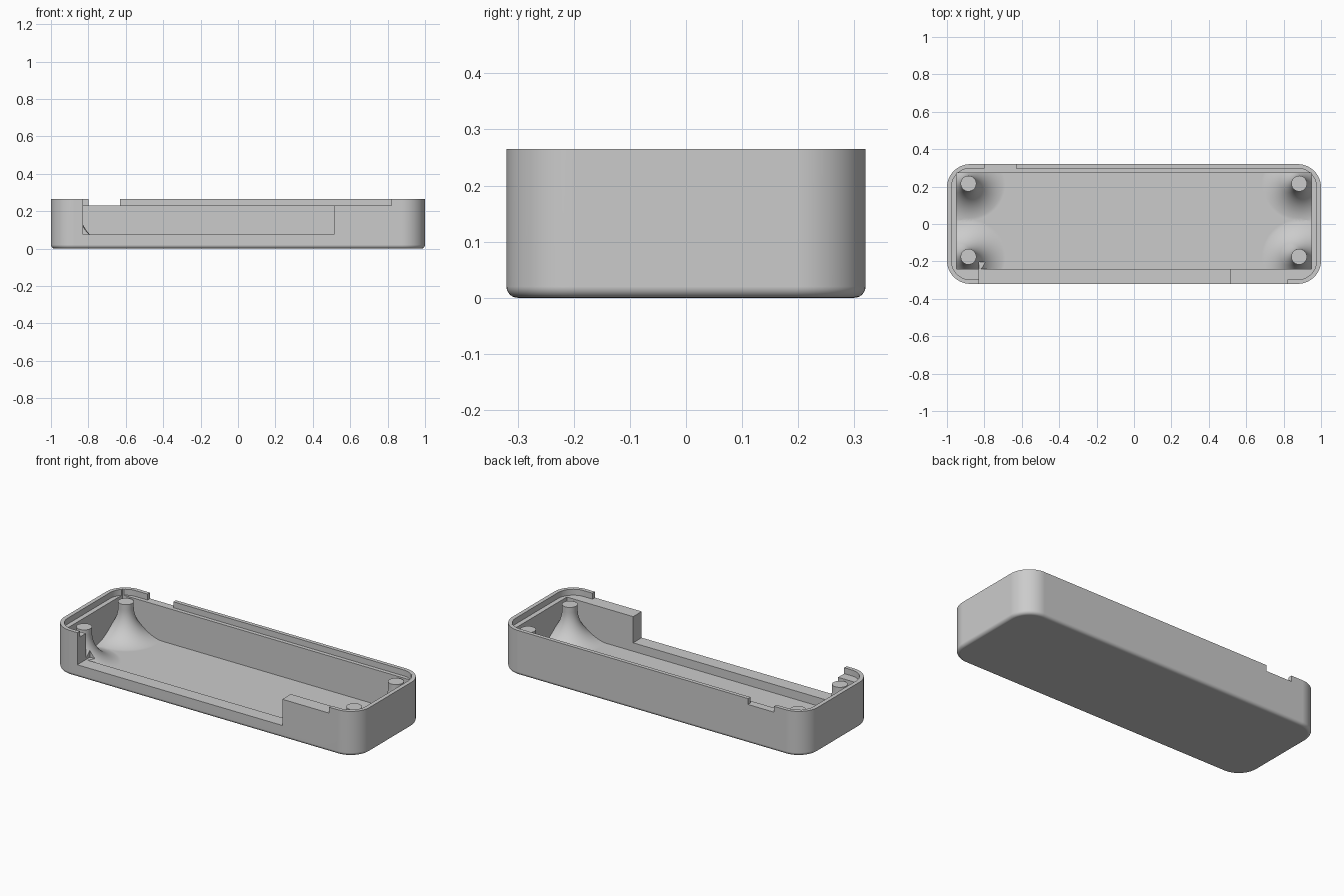
import bpy
import bmesh
from math import cos, sin, pi
from mathutils import Vector

old = bpy.data.objects.get("Cube")
if old:
    bpy.data.objects.remove(old, do_unlink=True)

HEIGHT, LEDGE, FLOOR = 0.265, 0.23, 0.025
ABOVE = 0.4          # cutters reach past the rim
POST_R, FLARE_R = 0.042, 0.175

grey = bpy.data.materials.new("plain grey")
grey.use_nodes = True
grey.diffuse_color = (0.6, 0.6, 0.6, 1)
grey.node_tree.nodes["Principled BSDF"].inputs["Base Color"].default_value = grey.diffuse_color


def make_object(name, bm):
    bmesh.ops.recalc_face_normals(bm, faces=bm.faces)
    mesh = bpy.data.meshes.new(name)
    bm.to_mesh(mesh)
    bm.free()
    mesh.materials.append(grey)
    obj = bpy.data.objects.new(name, mesh)
    bpy.context.collection.objects.link(obj)
    return obj


def box(name, low, high, corner=0, bottom=0):
    """Box with optional rounded upright corners and rounded bottom edge."""
    low, high = Vector(low), Vector(high)
    bm = bmesh.new()
    bmesh.ops.create_cube(bm, size=1)
    for v in bm.verts:
        v.co = (low + high) / 2 + v.co * (high - low)
    if corner:
        upright = [e for e in bm.edges if abs(e.verts[0].co.z - e.verts[1].co.z) > 0.01]
        bmesh.ops.bevel(bm, geom=upright, offset=corner, segments=16,
                        profile=0.5, affect='EDGES')
    if bottom:
        base = [e for e in bm.edges if all(v.co.z < low.z + 0.001 for v in e.verts)]
        bmesh.ops.bevel(bm, geom=base, offset=bottom, segments=6,
                        profile=0.5, affect='EDGES')
    return make_object(name, bm)


def flared_post(name, x, y):
    """Round post that sweeps out into the floor."""
    foot = FLOOR - 0.001
    profile = [(0, HEIGHT), (POST_R, HEIGHT)]
    for i in range(17):
        a = pi / 2 * i / 16
        profile.append((POST_R + FLARE_R * (1 - cos(a)),
                        foot + FLARE_R * (1 - sin(a))))
    profile += [(POST_R + FLARE_R, foot - 0.05), (0, foot - 0.05)]
    bm = bmesh.new()
    verts = [bm.verts.new((x + r, y, z)) for r, z in profile]
    edges = [bm.edges.new(pair) for pair in zip(verts, verts[1:])]
    bmesh.ops.spin(bm, geom=verts + edges, cent=(x, y, 0), axis=(0, 0, 1),
                   angle=2 * pi, steps=64)
    bmesh.ops.remove_doubles(bm, verts=bm.verts, dist=0.00005)
    return make_object(name, bm)


def subtract(target, cutter):
    cutter.hide_render = True
    mod = target.modifiers.new("cut", 'BOOLEAN')
    mod.operation = 'DIFFERENCE'
    mod.solver = 'EXACT'
    mod.object = cutter
    bpy.context.view_layer.objects.active = target
    bpy.ops.object.modifier_apply(modifier=mod.name)
    bpy.data.objects.remove(cutter, do_unlink=True)


# Outer shell
tray = box("tray", (-1, -0.32, 0), (1, 0.32, HEIGHT), corner=0.125, bottom=0.02)

# Inner space, with the four flared posts left standing in it
cavity = box("cavity", (-0.948, -0.24, FLOOR), (0.948, 0.274, ABOVE))
for x in (-0.885, 0.883):
    for y in (-0.175, 0.216):
        subtract(cavity, flared_post("post", x, y))
subtract(tray, cavity)

# Rim step, which also trims the post tops
subtract(tray, box("rim_step", (-0.976, -0.297, LEDGE), (0.976, 0.297, ABOVE), corner=0.1))

# Large front opening, shallow front notch and back notch
subtract(tray, box("front_opening", (-0.828, -0.4, 0.075), (0.514, -0.202, ABOVE)))
subtract(tray, box("front_notch", (0.5, -0.4, LEDGE), (0.82, -0.28, ABOVE)))
subtract(tray, box("back_notch", (-0.8, 0.28, LEDGE), (-0.63, 0.4, ABOVE)))

# Smooth shading with crisp edges
bpy.ops.object.select_all(action='DESELECT')
tray.select_set(True)
bpy.context.view_layer.objects.active = tray
bpy.ops.object.shade_smooth_by_angle(angle=pi / 6)
normals = tray.modifiers.new("even_normals", 'WEIGHTED_NORMAL')
normals.keep_sharp = True
